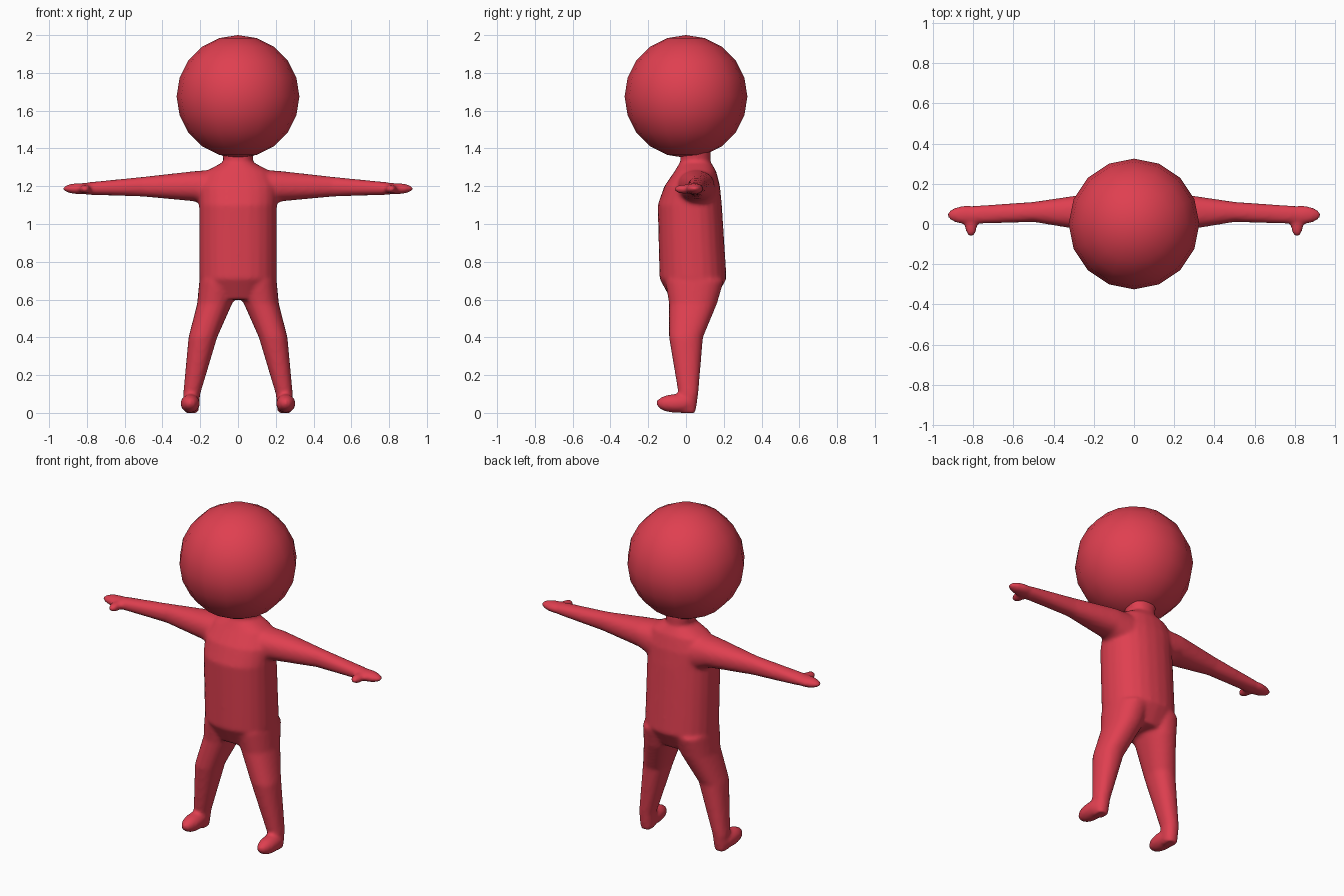
import bpy, bmesh, math
from mathutils import Matrix, Vector

cube = bpy.data.objects.get("Cube")
if cube:
    bpy.data.objects.remove(cube, do_unlink=True)

red = bpy.data.materials.new("red")
red.use_nodes = True
colour = (.74, .05, .08, 1)
red.diffuse_color = colour
red.node_tree.nodes["Principled BSDF"].inputs["Base Color"].default_value = colour


def rounded(value, power):
    return math.copysign(abs(value) ** power, value)


def loft(bm, sections, place, sides=24, power=.9):
    """Skin a row of rounded sections; place turns (along, across, up) into a point."""
    previous = None
    for along, left, right, low, high in sections:
        ring = []
        for step in range(sides):
            angle = math.tau * step / sides
            across = (left + right + (right - left) * rounded(math.cos(angle), power)) / 2
            up = (low + high + (high - low) * rounded(math.sin(angle), power)) / 2
            ring.append(bm.verts.new(place(along, across, up)))
        if previous:
            for step in range(sides):
                bm.faces.new((previous[step - 1], previous[step], ring[step], ring[step - 1]))
        else:
            bm.faces.new(ring)
        previous = ring
    bm.faces.new(previous)


def ellipsoid(bm, centre, radii, segments=16, rings=10):
    matrix = Matrix.LocRotScale(Vector(centre), None, Vector(radii))
    bmesh.ops.create_uvsphere(bm, u_segments=segments, v_segments=rings, radius=1, matrix=matrix)


def finish(name, bm):
    bmesh.ops.recalc_face_normals(bm, faces=bm.faces)
    mesh = bpy.data.meshes.new(name)
    bm.to_mesh(mesh)
    bm.free()
    mesh.materials.append(red)
    mesh.shade_smooth()
    obj = bpy.data.objects.new(name, mesh)
    bpy.context.collection.objects.link(obj)
    return obj


def vertical(along, across, up):
    return Vector((across, up, along))


def sideways(along, across, up):
    return Vector((along, across, up))


bm = bmesh.new()

# Arm: distance out, back-to-front range, height range
shoulder = (.1, -.06, .16, 1.06, 1.29)
armpit = (.23, -.035, .15, 1.12, 1.28)
elbow = (.5, .01, .11, 1.145, 1.25)
wrist = (.8, 0, .09, 1.155, 1.22)
loft(bm, [shoulder, armpit, elbow, wrist], sideways)

# Mitten hand and thumb
ellipsoid(bm, centre=(.83, .045, 1.187), radii=(.1, .047, .03))
ellipsoid(bm, centre=(.81, -.01, 1.185), radii=(.03, .055, .025))

# Leg: height, side range, depth range
hip = (.7, 0, .205, -.11, .2)
thigh = (.58, .03, .216, -.09, .165)
knee = (.4, .11, .262, -.09, .09)
ankle = (.1, .2, .29, -.04, .065)
heel = (0, .21, .285, -.03, .05)
loft(bm, [hip, thigh, knee, ankle, heel], vertical)

# Foot
ellipsoid(bm, centre=(.253, -.05, .05), radii=(.052, .11, .05))

# Limbs of the other side
copy = bmesh.ops.duplicate(bm, geom=bm.verts[:] + bm.edges[:] + bm.faces[:])
for item in copy["geom"]:
    if isinstance(item, bmesh.types.BMVert):
        item.co.x *= -1

# Torso and neck: height, half width, front, back
crotch = (.6, .15, -.08, .15)
waist = (.71, .206, -.14, .215)
chest = (1.1, .206, -.15, .19)
shoulders = (1.2, .21, -.115, .18)
collar = (1.28, .17, -.06, .16)
neck = (1.33, .075, -.03, .13)
nape = (1.4, .09, -.03, .13)
trunk = [crotch, waist, chest, shoulders, collar, neck, nape]
loft(bm, [(height, -half, half, front, back) for height, half, front, back in trunk], vertical)
body = finish("body", bm)

# Fuse the limbs and trunk into one soft skin
fuse = body.modifiers.new("fuse", 'REMESH')
fuse.mode = 'VOXEL'
fuse.voxel_size = .011
fuse.use_smooth_shade = True
soften = body.modifiers.new("soften", 'SMOOTH')
soften.iterations = 6

# Round head
bm = bmesh.new()
radius = .325
ellipsoid(bm, centre=(0, 0, 2 - radius), radii=[radius] * 3)
finish("head", bm)
